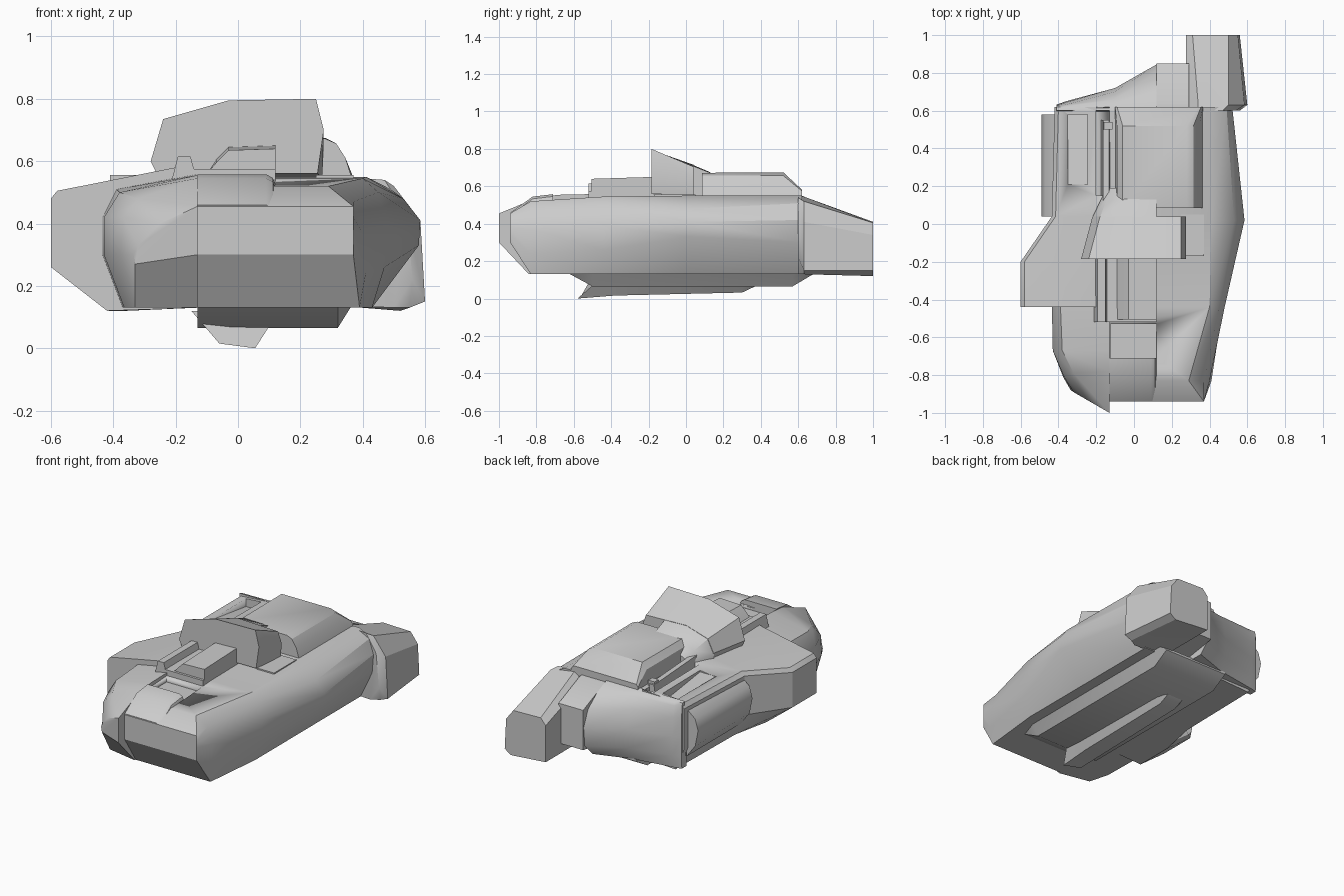
import bpy, bmesh, math


def loft(name, rings, angle=32):
    """Skin a row of equal-length 3D rings and cap both ends."""
    bm = bmesh.new()
    vs = [[bm.verts.new(p) for p in r] for r in rings]
    n = len(rings[0])
    for a, b in zip(vs, vs[1:]):
        for i in range(n):
            j = (i + 1) % n
            bm.faces.new((a[i], a[j], b[j], b[i]))
    bm.faces.new(vs[0])
    bm.faces.new(vs[-1])
    bmesh.ops.remove_doubles(bm, verts=bm.verts, dist=0.0005)
    bmesh.ops.recalc_face_normals(bm, faces=bm.faces)
    me = bpy.data.meshes.new(name)
    bm.to_mesh(me)
    bm.free()
    ob = bpy.data.objects.new(name, me)
    bpy.context.collection.objects.link(ob)
    bpy.ops.object.select_all(action='DESELECT')
    ob.select_set(True)
    bpy.context.view_layer.objects.active = ob
    bpy.ops.object.shade_smooth_by_angle(angle=math.radians(angle))
    return ob


def sec(y, *xz):
    return [(x, y, z) for x, z in xz]


def box(name, x, y, z, inset=0.0, top_end=None):
    """Block with optional tapered top; top_end gives a different back height."""
    z1 = z[1] if top_end is None else top_end
    return loft(name, [sec(yy, (x[0], z[0]), (x[0] + inset, h), (x[1] - inset, h), (x[1], z[0]))
                       for yy, h in ((y[0], z[1]), (y[1], z1))])


def cut(target, x, y, z, top_end=None):
    c = box("cutter", x, y, z, 0, top_end)
    c.hide_render = True
    m = target.modifiers.new("cut", 'BOOLEAN')
    m.operation, m.solver, m.object = 'DIFFERENCE', 'EXACT', c
    bpy.context.view_layer.objects.active = target
    bpy.ops.object.modifier_apply(modifier=m.name)
    bpy.data.objects.remove(c)


# Main right hull, blunt nose growing into a bulging flank
hull = loft("right_hull", [
    sec(-.94, (-.13, .30), (-.13, .455), (.37, .455), (.37, .42), (.37, .38), (.37, .34), (.37, .30)),
    sec(-.83, (-.13, .13), (-.13, .52), (.29, .52), (.37, .47), (.40, .37), (.41, .24), (.39, .13)),
    sec(-.44, (-.13, .13), (-.13, .545), (.40, .545), (.45, .50), (.48, .39), (.47, .26), (.43, .13)),
    sec(.02, (-.13, .13), (-.13, .55), (.41, .55), (.53, .48), (.585, .41), (.58, .33), (.43, .13)),
    sec(.62, (-.13, .13), (-.13, .55), (.41, .55), (.49, .51), (.52, .42), (.51, .30), (.43, .13))])
cut(hull, (-.125, .12), (-.71, -.53), (.505, .7))

# Left nose pod with raked front
loft("left_nose", [
    [(-.13, -1, .30), (-.13, -1, .455), (-.25, -.93, .40), (-.32, -.89, .33), (-.335, -.88, .30), (-.33, -.88, .27)],
    [(-.13, -.84, .13), (-.13, -.78, .545), (-.32, -.79, .48), (-.37, -.81, .42), (-.375, -.81, .30), (-.33, -.80, .13)],
    sec(-.67, (-.13, .13), (-.13, .555), (-.38, .50), (-.43, .42), (-.43, .30), (-.365, .13)),
    sec(-.42, (-.13, .13), (-.13, .56), (-.39, .51), (-.435, .42), (-.435, .30), (-.37, .13))])

# Left outer pod, stepping out and tapering back
pod = loft("left_pod", [
    sec(y, (-.13, .13), (-.13, .56), (-.2, h), (xo + .02, hs), (xo, hs - .025), (xo, .26), (xb, .12))
    for y, xo, h, hs, xb in ((-.44, -.60, .58, .505, -.42), (-.20, -.60, .575, .505, -.42),
                             (.04, -.435, .56, .53, -.37), (.62, -.42, .555, .54, -.36))])
cut(pod, (-.35, -.245), (.21, .58), (.48, .7))
cut(pod, (-.20, -.12), (.15, .615), (.49, .7))
# Sloping floor of the left slot
box("slot_floor", (-.35, -.245), (.21, .58), (.47, .545), 0, .495)

# Bulging strip along the rear left side
loft("side_strip", [sec(y, (-.41, .50), (-.47, .45), (-.49, .38), (-.47, .28), (-.41, .20))
                    for y in (.04, .58)], 50)

# Equipment in the left channel
box("channel_rail", (-.175, -.12), (.06, .55), (.48, .60), .012, .57)
box("channel_clip", (-.165, -.11), (.50, .54), (.49, .585), .005)

# Front ridge, equipment deck and hatch box
box("front_ridge", (-.215, -.13), (-.52, -.17), (.53, .615), .022)
box("equipment_deck", (-.15, .12), (-.52, -.17), (.53, .575))
loft("hatch_box", [sec(y, (-.10, .56), (-.07, h - .04), (-.03, h), (.12, h + .005), (.12, .56))
                   for y, h in ((-.505, .635), (-.18, .645))])

# Nose hood in front of the recess
loft("nose_hood", [
    sec(y, (-.13, .42), (-.13, h), (.09, h), (.112, h - .012), (.12, h - .03), (.12, .42))
    for y, h in ((-.938, .46), (-.82, .545), (-.71, .558))])

# Raised scoop shield with a sloping back
loft("scoop_shield", [
    sec(-.185, (-.26, .56), (-.28, .60), (-.24, .735), (-.03, .795), (.25, .80), (.275, .70), (.255, .56)),
    sec(.04, (-.21, .55), (-.22, .59), (-.18, .67), (-.03, .715), (.25, .705), (.275, .64), (.27, .55))])
loft("scoop_tail", [
    sec(.035, (-.22, .54), (-.22, .59), (-.18, .67), (-.03, .715), (.12, .71), (.12, .54)),
    sec(.13, (-.175, .54), (-.175, .57), (-.145, .62), (-.05, .675), (.12, .672), (.12, .54)),
    sec(.19, (-.15, .54), (-.14, .56), (-.12, .59), (-.075, .61), (-.07, .60), (-.07, .54))])

# Small plate beside the shield
box("side_plate", (.25, .37), (-.17, .05), (.53, .556))

# Rear engine deck with rounded shoulders
loft("engine_deck", [
    sec(.085, (-.10, .53), (-.09, .636), (-.06, .672), (.28, .672), (.315, .657), (.345, .61), (.37, .53)),
    sec(.52, (-.10, .53), (-.09, .636), (-.06, .675), (.28, .675), (.315, .657), (.345, .61), (.37, .53)),
    sec(.62, (-.10, .53), (-.10, .565), (-.09, .582), (.34, .582), (.355, .575), (.365, .56), (.37, .53))])

# Rounded fairing behind the hull, lofted sideways
loft("rear_fairing", [
    [(x, .58, .14), (x, .60, .555), (x, .62, .55), (x, .62 + d * .4, zt), (x, .62 + d * .8, zt - .07),
     (x, .62 + d, .34), (x, .62 + d * .95, .22), (x, .62 + d * .6, .14)]
    for x, d, zt in ((-.41, .012, .53), (-.36, .03, .525), (-.10, .10, .53), (.12, .225, .51))], 45)
# Stepped block beside the thruster
loft("rear_block", [[(x, .60, .16), (x, .60, .54), (x, .64, .54), (x, .85, .45), (x, .85, .20)] for x in (.12, .29)])

# Big rear thruster housing
loft("thruster_housing", [
    sec(.60, (.275, .14), (.275, .50), (.34, .55), (.47, .54), (.54, .43), (.56, .22), (.50, .13)),
    sec(.63, (.275, .14), (.275, .50), (.34, .545), (.50, .52), (.585, .41), (.60, .15), (.55, .13)),
    sec(1.0, (.275, .14), (.275, .37), (.31, .41), (.50, .405), (.55, .34), (.56, .15), (.52, .12))])

# Keel box with bevelled ends
loft("keel", [
    sec(y, (-.13, .145), (-.13, zb), (.32, zb), (.37, .145))
    for y, zb in ((-.62, .13), (-.50, .065), (.57, .065), (.68, .13))])

# Belly pod with pointed front lip
loft("belly_pod", [
    [(-.15, -.50, .12), (-.06, -.56, .015), (.055, -.58, 0), (.10, -.50, .07), (.02, -.46, .11)],
    sec(-.38, (-.14, .12), (-.06, .02), (.055, .016), (.09, .07), (.02, .12)),
    sec(.30, (-.13, .12), (-.06, .035), (.05, .032), (.08, .07), (.02, .12)),
    sec(.37, (-.12, .12), (-.06, .065), (.05, .065), (.07, .08), (.02, .12))])
